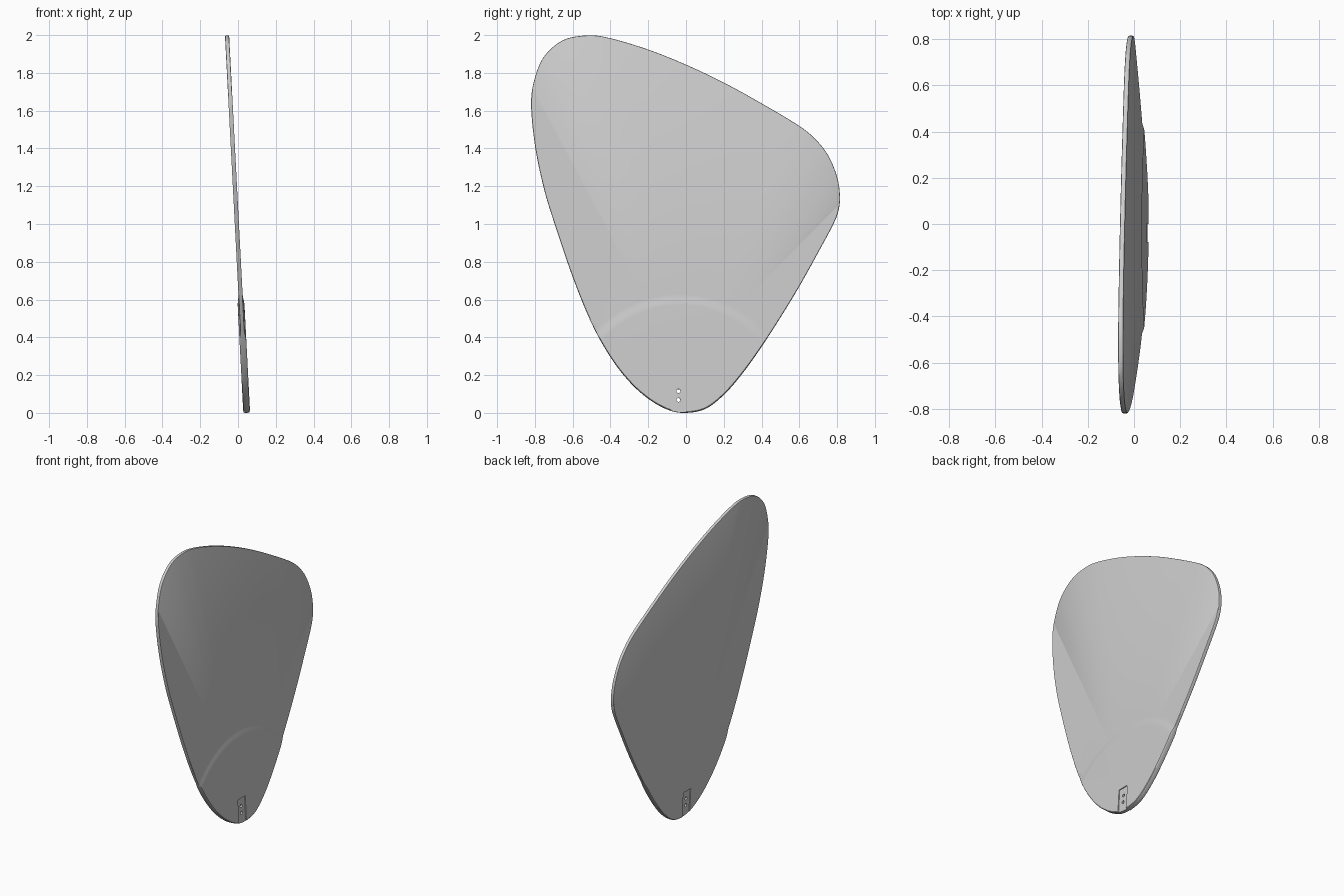
import bpy, bmesh, math
from mathutils import Vector, Matrix

if "Cube" in bpy.data.objects:
    bpy.data.objects.remove(bpy.data.objects["Cube"])

# Outline of the blade in the y-z plane
OUTLINE = [(-.01, 0), (.1, .02), (.2, .095), (.3, .21), (.4, .35), (.5, .505), (.6, .67),
           (.7, .85), (.78, 1.0), (.808, 1.075), (.815, 1.15), (.80, 1.25), (.755, 1.36),
           (.69, 1.445), (.6, 1.52), (.4, 1.64), (.2, 1.75), (0, 1.845), (-.2, 1.925),
           (-.4, 1.985), (-.52, 2.0), (-.65, 1.975), (-.75, 1.89), (-.80, 1.775), (-.82, 1.64),
           (-.80, 1.42), (-.755, 1.2), (-.7, 1.015), (-.6, .72), (-.5, .475), (-.4, .295),
           (-.3, .165), (-.2, .075), (-.1, .018)]
HUB = Vector((-.03, .25))          # centre of the radial mesh
STEP = Vector((-.03, .016))        # centre of the thickened root's arc
STEP_R, SOFT = .583, .03
THIN, THICK = .011, .018           # half thicknesses
TILT = Matrix.Translation((.046, 0, 0)) @ Matrix.Rotation(-.052, 4, 'Y')


def smooth_loop(pts, n):
    """Closed Catmull-Rom curve through the points."""
    p = [Vector(q) for q in pts]
    out = []
    for i in range(len(p)):
        a, b, c, d = (p[(i + k) % len(p)] for k in (-1, 0, 1, 2))
        for j in range(n):
            t = j / n
            out.append(.5 * (2 * b + (c - a) * t + (2 * a - 5 * b + 4 * c - d) * t * t
                             + (3 * b - a - 3 * c + d) * t ** 3))
    return out


def half_thickness(p):
    t = min(1, max(0, ((p - STEP).length - STEP_R + SOFT) / (2 * SOFT)))
    t = t * t * (3 - 2 * t)
    return THICK + (THIN - THICK) * t


def make_object(name, bm):
    bmesh.ops.recalc_face_normals(bm, faces=bm.faces)
    me = bpy.data.meshes.new(name)
    bm.to_mesh(me)
    bm.free()
    ob = bpy.data.objects.new(name, me)
    bpy.context.collection.objects.link(ob)
    return ob


# Blade: rings around the hub following the step arc, then the rounded rim
RINGS = 9
bm = bmesh.new()
rays = smooth_loop(OUTLINE, 10)
rims = []
for side in (1, -1):
    grid = []
    for q in rays:
        reach = (q - HUB).length
        d = (q - HUB) / reach
        drop = HUB.y - STEP.y
        col = []
        for i in range(RINGS):
            r = STEP_R + SOFT * (2 * i / (RINGS - 1) - 1)
            s = -drop * d.y + math.sqrt(r * r - (drop * d.x) ** 2)
            s = min(s, reach * (.9 + .008 * i))
            p = HUB + d * s
            col.append(bm.verts.new((side * half_thickness(p), p.x, p.y)))
        for inset, k in ((.005, 1), (.0015, .86), (0, .6)):
            p = HUB + d * (reach - inset)
            col.append(bm.verts.new((side * k * half_thickness(p), p.x, p.y)))
        grid.append(col)
    hub = bm.verts.new((side * THICK, HUB.x, HUB.y))
    for i, a in enumerate(grid):
        b = grid[(i + 1) % len(grid)]
        bm.faces.new((hub, a[0], b[0]))
        for j in range(len(a) - 1):
            bm.faces.new((a[j], a[j + 1], b[j + 1], b[j]))
    rims.append([c[-1] for c in grid])
for i in range(len(rays)):
    k = (i + 1) % len(rays)
    bm.faces.new((rims[0][i], rims[0][k], rims[1][k], rims[1][i]))
blade = make_object("blade", bm)

# Cutters: mounting recess on both faces and two bolt holes
cutters = []
for side in (1, -1):
    bm = bmesh.new()
    bmesh.ops.create_cube(bm, size=1, matrix=Matrix.Translation((side * .062, -.0395, .035))
                          @ Matrix.Diagonal((.1, .079, .27, 1)))
    cutters.append(make_object("recess_cutter", bm))
for z in (.068, .115):
    bm = bmesh.new()
    bmesh.ops.create_cone(bm, cap_ends=True, segments=24, radius1=.0105, radius2=.0105, depth=.2,
                          matrix=Matrix.Translation((0, -.04, z)) @ Matrix.Rotation(math.pi / 2, 4, 'Y'))
    cutters.append(make_object("hole_cutter", bm))

bpy.context.view_layer.objects.active = blade
blade.select_set(True)
for c in cutters:
    c.hide_render = True
    mod = blade.modifiers.new("cut", 'BOOLEAN')
    mod.operation, mod.solver, mod.object = 'DIFFERENCE', 'EXACT', c
    bpy.ops.object.modifier_apply(modifier=mod.name)
    bpy.data.objects.remove(c)

# Lean the finished blade
blade.data.transform(TILT)
low = min(v.co.z for v in blade.data.vertices)
blade.data.transform(Matrix.Translation((0, 0, -low)))
bpy.ops.object.shade_smooth_by_angle(angle=math.radians(35))
